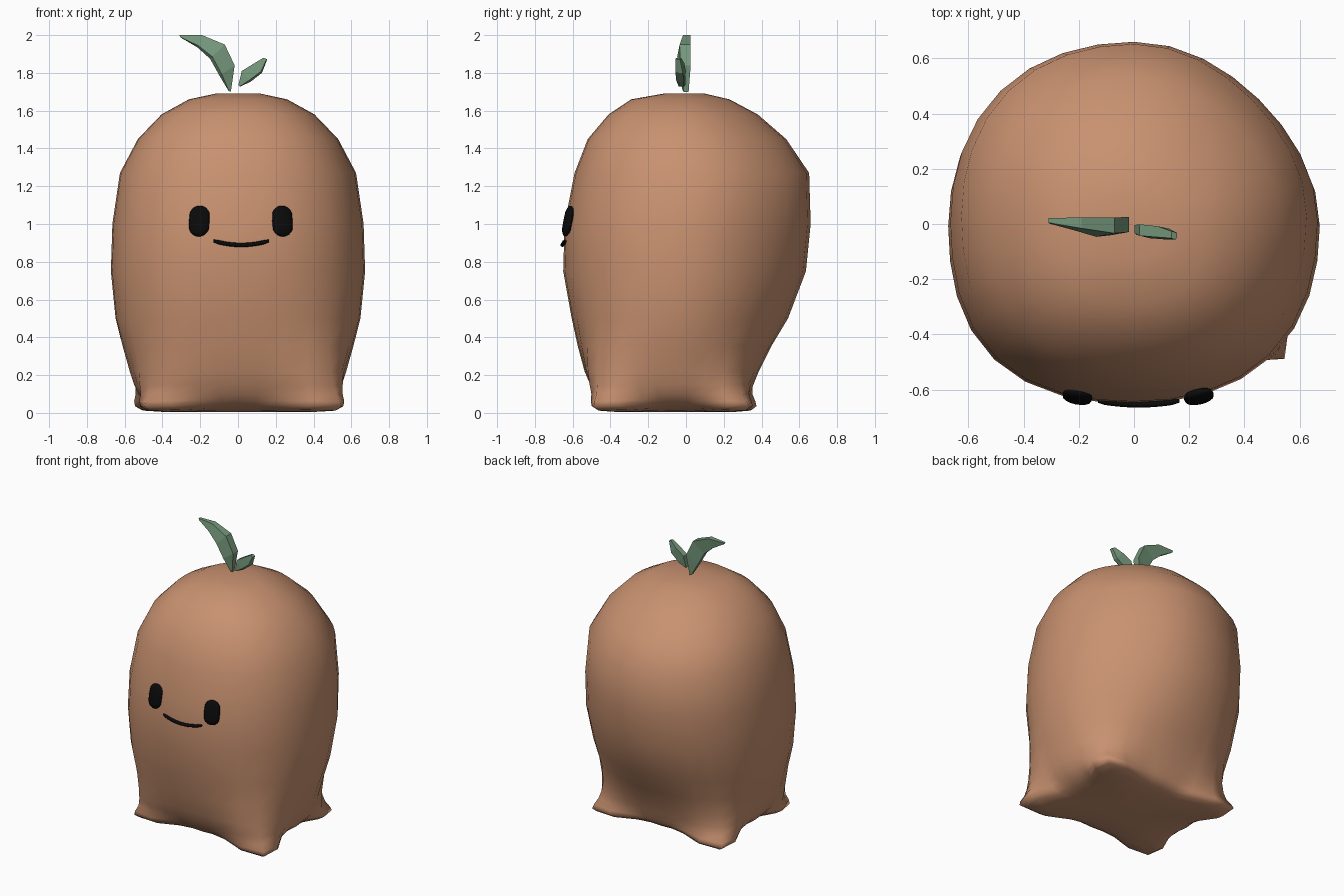
import bpy, bmesh, math
from mathutils import Vector

if "Cube" in bpy.data.objects:
    bpy.data.objects.remove(bpy.data.objects["Cube"])


def material(name, rgb):
    m = bpy.data.materials.new(name)
    m.diffuse_color = (*rgb, 1)
    m.use_nodes = True
    m.node_tree.nodes["Principled BSDF"].inputs["Base Color"].default_value = m.diffuse_color
    return m


CLAY = material("clay_brown", (0.58, 0.285, 0.162))
GREEN = material("leaf_green", (0.18, 0.315, 0.20))
BLACK = material("face_black", (0.003, 0.003, 0.003))


def finish(name, bm, mat, smooth=None):
    bmesh.ops.recalc_face_normals(bm, faces=bm.faces)
    me = bpy.data.meshes.new(name)
    bm.to_mesh(me)
    bm.free()
    me.materials.append(mat)
    ob = bpy.data.objects.new(name, me)
    bpy.context.collection.objects.link(ob)
    if smooth:
        bpy.ops.object.select_all(action='DESELECT')
        bpy.context.view_layer.objects.active = ob
        ob.select_set(True)
        bpy.ops.object.shade_smooth_by_angle(angle=math.radians(smooth))
    return ob


def loft(bm, rings):
    """Skin a list of point rings and cap both ends."""
    vs = [[bm.verts.new(p) for p in r] for r in rings]
    n = len(vs[0])
    for a, b in zip(vs, vs[1:]):
        for i in range(n):
            j = (i + 1) % n
            bm.faces.new((a[i], a[j], b[j], b[i]))
    bm.faces.new(vs[0])
    bm.faces.new(vs[-1])


# Body: z, half width, front y, back y, corner reach, corner sharpness, rim lift
SECTIONS = [
    (0.004, 0.20, -0.21, 0.11, 0.95, 4, 0),
    (0.006, 0.36, -0.335, 0.23, 1.14, 5, 0.006),
    (0.012, 0.425, -0.39, 0.28, 1.19, 5, 0.012),
    (0.032, 0.465, -0.425, 0.31, 1.15, 5, 0.012),
    (0.06, 0.497, -0.453, 0.325, 1.065, 5, 0.008),
    (0.10, 0.527, -0.48, 0.34, 0.965, 5, 0),
    (0.15, 0.55, -0.507, 0.357, 0.895, 4, 0),
    (0.22, 0.573, -0.537, 0.385, 0.835, 3.5, 0),
    (0.35, 0.61, -0.572, 0.45, 0.77, 3, 0),
    (0.50, 0.648, -0.605, 0.54, 0.73, 2, 0),
    (0.75, 0.673, -0.65, 0.635, 0.72, 2, 0),
    (1.00, 0.665, -0.643, 0.66, 0.72, 2, 0),
    (1.27, 0.625, -0.59, 0.652, 0.72, 2, 0),
    (1.45, 0.53, -0.52, 0.53, 0.72, 2, 0),
    (1.58, 0.405, -0.41, 0.38, 0.72, 2, 0),
    (1.66, 0.26, -0.29, 0.23, 0.72, 2, 0),
    (1.69, 0.12, -0.12, 0.10, 0.71, 2, 0),
]
# Slight lopsidedness per quadrant, for the feet and for the upper body
FEET = (0.93, 0.99, 0.925, 1.02)
UPPER = (0.945, 1.01, 1.045, 1.025)
SIDES = 32
rings = []
for z, hx, yf, yb, reach, sharp, lift in SECTIONS:
    ring = []
    t = min(max((z - 0.1) / 0.4, 0), 1)
    for i in range(SIDES):
        a = 2 * math.pi * i / SIDES
        q = i * 4 // SIDES
        k = reach * (FEET[q] * (1 - t) + UPPER[q] * t)
        w = abs(math.sin(2 * a)) ** sharp
        r = 1 + (k / 0.7071 - 1) * w
        ring.append((hx * r * math.cos(a),
                     (yf + yb) / 2 + (yb - yf) / 2 * r * math.sin(a),
                     z + lift * (1 - w)))
    rings.append(ring)
bm = bmesh.new()
loft(bm, rings)
finish("body", bm, CLAY, 100)

# Eyes: flattened upright capsules, tilted back and turned with the body
for name, x in (("left_eye", -0.205), ("right_eye", 0.235)):
    bm = bmesh.new()
    bmesh.ops.create_uvsphere(bm, u_segments=16, v_segments=10, radius=0.055)
    for v in bm.verts:
        v.co.z += math.copysign(0.028, v.co.z) if abs(v.co.z) > 1e-4 else 0
        v.co.y *= 0.4
    ob = finish(name, bm, BLACK, 60)
    ob.location = (x, -0.625, 1.015)
    ob.rotation_euler = (math.radians(-11), 0, x * 0.9)

# Mouth: thin tube along a shallow smile
rings = []
for i in range(13):
    t = i / 6 - 1
    r = 0.007 if abs(t) == 1 else 0.011
    c = Vector((0.017 + 0.148 * t, -0.654 + 0.014 * t * t, 0.889 + 0.022 * t * t))
    rings.append([c + Vector((0, r * math.cos(k * math.pi / 4),
                              r * math.sin(k * math.pi / 4))) for k in range(8)])
bm = bmesh.new()
loft(bm, rings)
finish("mouth", bm, BLACK, 60)


# Leaves: faceted blades; each station is outer x, z, inner x, z, y centre, half width
def leaf(name, stations):
    rings = []
    for ox, oz, ix, iz, y, w in stations:
        mx, mz = ox * 0.15 + ix * 0.85, oz * 0.15 + iz * 0.85
        rings.append([(ox, y + w, oz), (ox, y - w * 0.8, oz),
                      (mx, y - w * 1.2, mz), (ix, y - w * 0.5, iz),
                      (ix, y + w * 0.6, iz)])
    bm = bmesh.new()
    loft(bm, rings)
    finish(name, bm, GREEN)


leaf("large_leaf", [
    (-0.038, 1.70, -0.05, 1.705, 0.0, 0.014),
    (-0.018, 1.84, -0.098, 1.785, -0.005, 0.030),
    (-0.07, 1.95, -0.148, 1.875, -0.008, 0.032),
    (-0.19, 2.00, -0.215, 1.935, 0.002, 0.022),
    (-0.31, 2.00, -0.305, 1.988, 0.012, 0.009),
])
leaf("small_leaf", [
    (0.002, 1.735, 0.01, 1.727, -0.02, 0.016),
    (0.02, 1.81, 0.065, 1.752, -0.024, 0.023),
    (0.085, 1.85, 0.127, 1.80, -0.03, 0.022),
    (0.135, 1.88, 0.155, 1.872, -0.04, 0.014),
])
